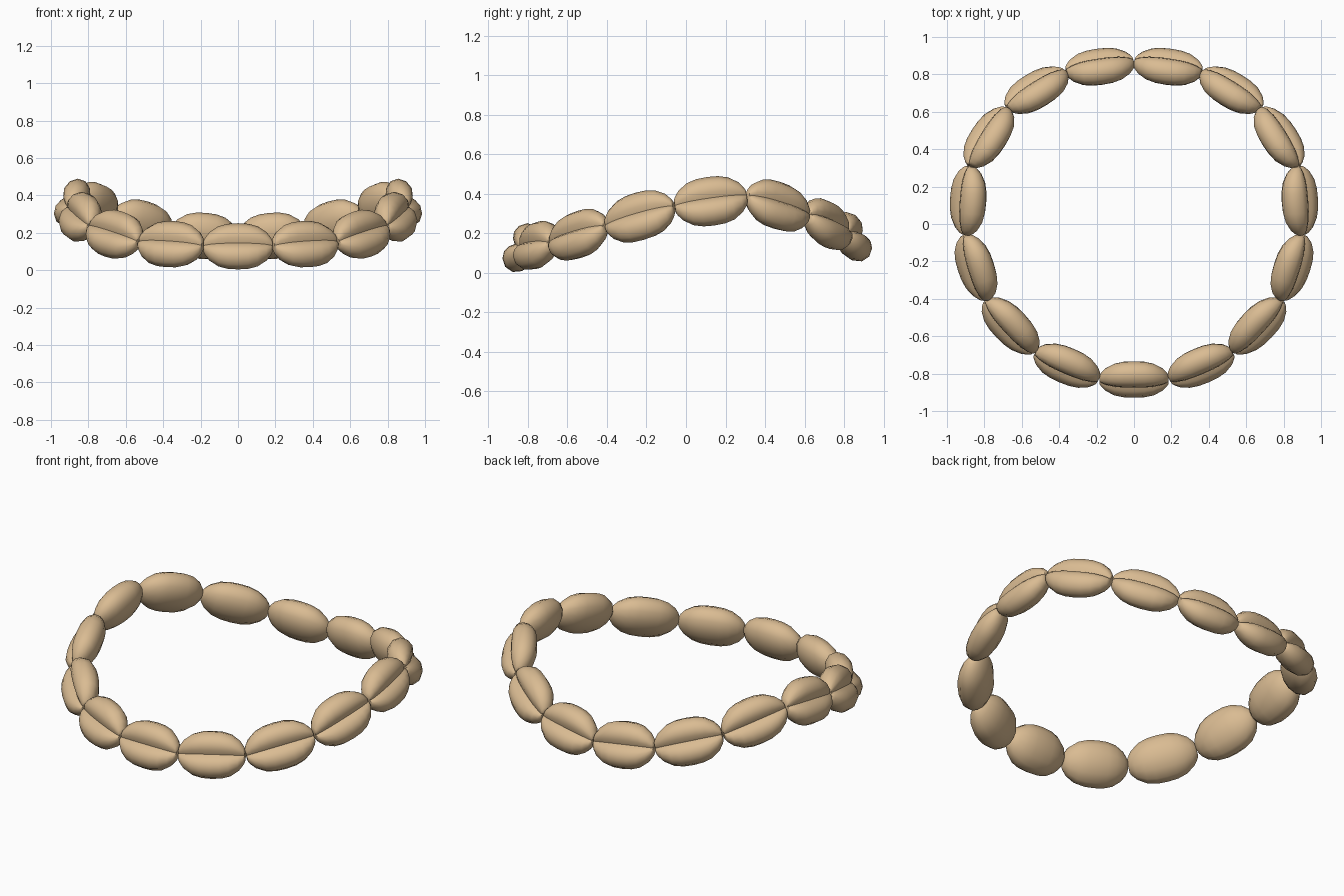
import bpy, bmesh, math
from mathutils import Vector, Matrix

if "Cube" in bpy.data.objects:
    bpy.data.objects.remove(bpy.data.objects["Cube"])

tan = bpy.data.materials.new("bean_tan")
tan.diffuse_color = (0.70, 0.50, 0.29, 1)
tan.use_nodes = True
tan.node_tree.nodes["Principled BSDF"].inputs["Base Color"].default_value = tan.diffuse_color

# Half cross-section of a bean: (outward, upward), from groove over the lip to the round back
HALF = [(0.040, 0.0), (0.060, 0.022), (0.071, 0.055), (0.062, 0.092), (0.030, 0.124),
        (-0.015, 0.130), (-0.055, 0.105), (-0.082, 0.055), (-0.090, 0.0)]
SECTION = HALF + [(n, -u) for n, u in reversed(HALF[1:-1])]
# Stations along the bean: (fraction of half length, section scale)
POS = [(0.0, 1.0), (0.3, 0.975), (0.57, 0.87), (0.83, 0.62), (0.96, 0.38), (1.0, 0.26)]
STATIONS = [(-t, s) for t, s in reversed(POS[1:])] + POS
TILT = math.radians(27)


def bean(name, a, b):
    """Grooved bean strung between two points, groove facing outward and up."""
    mid, along = (a + b) / 2, (b - a)
    half = along.length * 0.49
    along.normalize()
    out = Vector((mid.x, mid.y, 0))
    out = (out - along * out.dot(along)).normalized()
    up = along.cross(out)
    if up.z < 0:
        up = -up
    n = out * math.cos(TILT) + up * math.sin(TILT)
    u = up * math.cos(TILT) - out * math.sin(TILT)

    bm = bmesh.new()
    rings = [[bm.verts.new(mid + along * t * half + (n * p + u * q) * s)
              for p, q in SECTION] for t, s in STATIONS]
    k = len(SECTION)
    for r0, r1 in zip(rings, rings[1:]):
        for i in range(k):
            bm.faces.new((r0[i], r0[(i + 1) % k], r1[(i + 1) % k], r1[i]))
    bm.faces.new(rings[0])
    bm.faces.new(rings[-1])
    bmesh.ops.recalc_face_normals(bm, faces=bm.faces)
    me = bpy.data.meshes.new(name)
    bm.to_mesh(me)
    bm.free()
    me.materials.append(tan)
    ob = bpy.data.objects.new(name, me)
    bpy.context.collection.objects.link(ob)
    bpy.ops.object.select_all(action='DESELECT')
    ob.select_set(True)
    bpy.context.view_layer.objects.active = ob
    bpy.ops.object.shade_smooth_by_angle(angle=math.radians(50))


# Joints between beans on the right half, back to front
JOINTS = [Vector(p) for p in [
    (0.0, 0.868, 0.165), (0.365, 0.815, 0.20), (0.678, 0.62, 0.292), (0.875, 0.31, 0.388),
    (0.90, -0.06, 0.335), (0.79, -0.408, 0.235), (0.53, -0.685, 0.15), (0.187, -0.832, 0.127)]]


def flip(p):
    return Vector((-p.x, p.y, p.z))


for i, (a, b) in enumerate(zip(JOINTS, JOINTS[1:])):
    bean(f"bean_right_{i + 1}", a, b)
    bean(f"bean_left_{i + 1}", flip(a), flip(b))
bean("bean_front", JOINTS[-1], flip(JOINTS[-1]))
